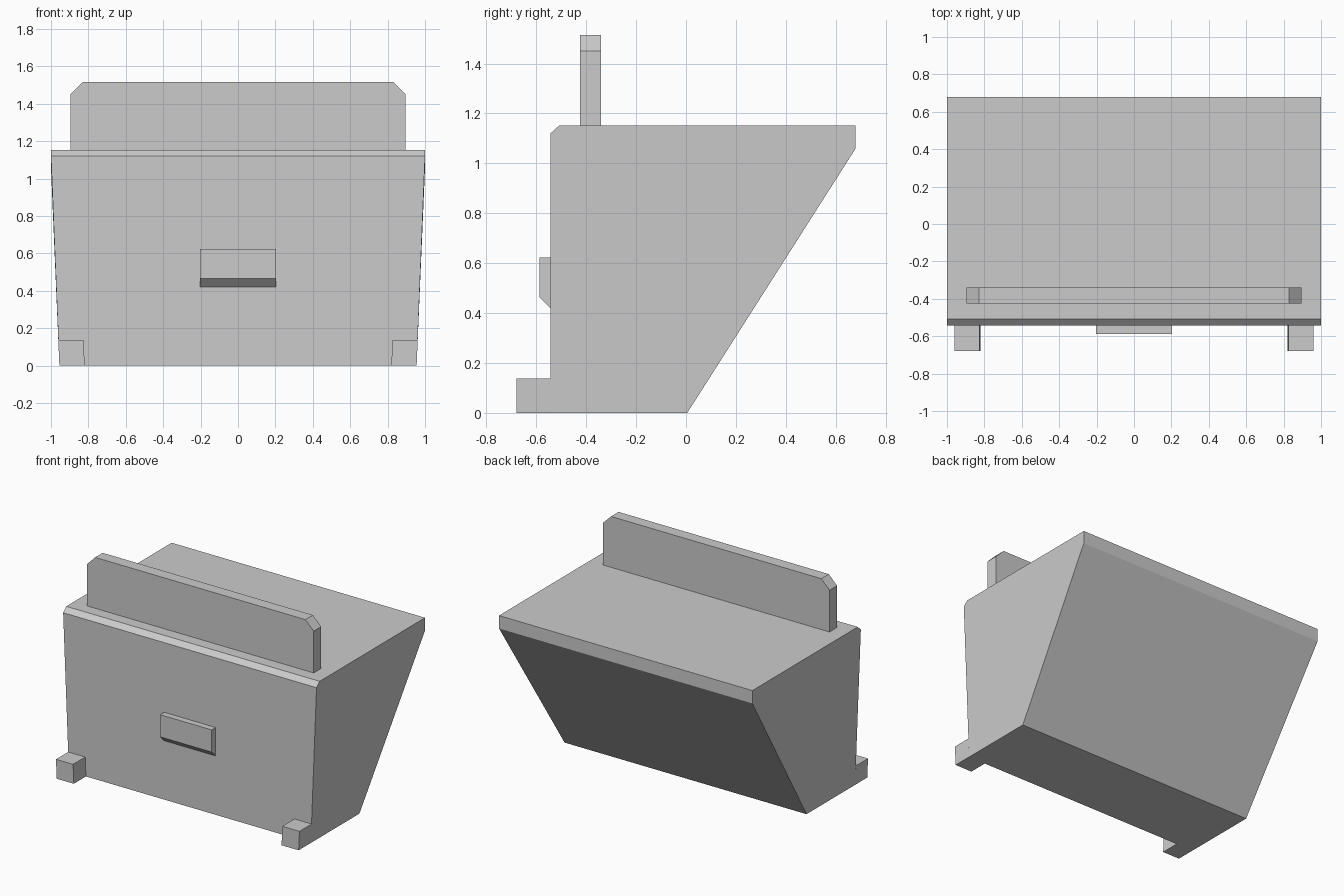
import bpy

cube = bpy.data.objects.get("Cube")
if cube:
    bpy.data.objects.remove(cube)

grey = bpy.data.materials.new("plain grey")
grey.use_nodes = True
colour = (0.6, 0.6, 0.6, 1)
grey.diffuse_color = colour
grey.node_tree.nodes["Principled BSDF"].inputs["Base Color"].default_value = colour


def loft(name, start, end):
    """Solid between two matching outlines, closed at both ends."""
    n = len(start)
    faces = [tuple(range(n))[::-1], tuple(range(n, 2 * n))]
    faces += [(i, (i + 1) % n, n + (i + 1) % n, n + i) for i in range(n)]
    mesh = bpy.data.meshes.new(name)
    mesh.from_pydata(start + end, [], faces)
    mesh.materials.append(grey)
    obj = bpy.data.objects.new(name, mesh)
    bpy.context.collection.objects.link(obj)
    return obj


def half_width(z):
    """The body flares from its base to just under the top."""
    return 0.955 + 0.045 * min(z / 1.06, 1)


FRONT = -0.543

# Body: side profile lofted across the flared width
profile = [(FRONT, 0), (0.005, 0), (0.68, 1.06), (0.68, 1.152),
           (-0.508, 1.152), (FRONT, 1.12)]
loft("body", [(-half_width(z), y, z) for y, z in profile],
     [(half_width(z), y, z) for y, z in profile])

# Upright board with clipped upper corners
board = [(-0.895, 1.152), (-0.895, 1.45), (-0.83, 1.515),
         (0.83, 1.515), (0.895, 1.45), (0.895, 1.152)]
loft("upright_board", [(x, -0.34, z) for x, z in board],
     [(x, -0.425, z) for x, z in board])

# Front handle with bevelled underside
handle = [(FRONT, 0.42), (FRONT, 0.623), (-0.588, 0.623), (-0.588, 0.465)]
loft("front_handle", [(0.203, y, z) for y, z in handle],
     [(-0.203, y, z) for y, z in handle])

# Feet follow the slope of the body sides
for name, side in (("left_foot", 1), ("right_foot", -1)):
    outline = [(side * (half_width(z) - inset), z)
               for inset, z in ((0.135, 0), (0, 0), (0, 0.137), (0.135, 0.137))]
    if side < 0:
        outline.reverse()
    loft(name, [(x, FRONT, z) for x, z in outline],
         [(x, -0.68, z) for x, z in outline])
